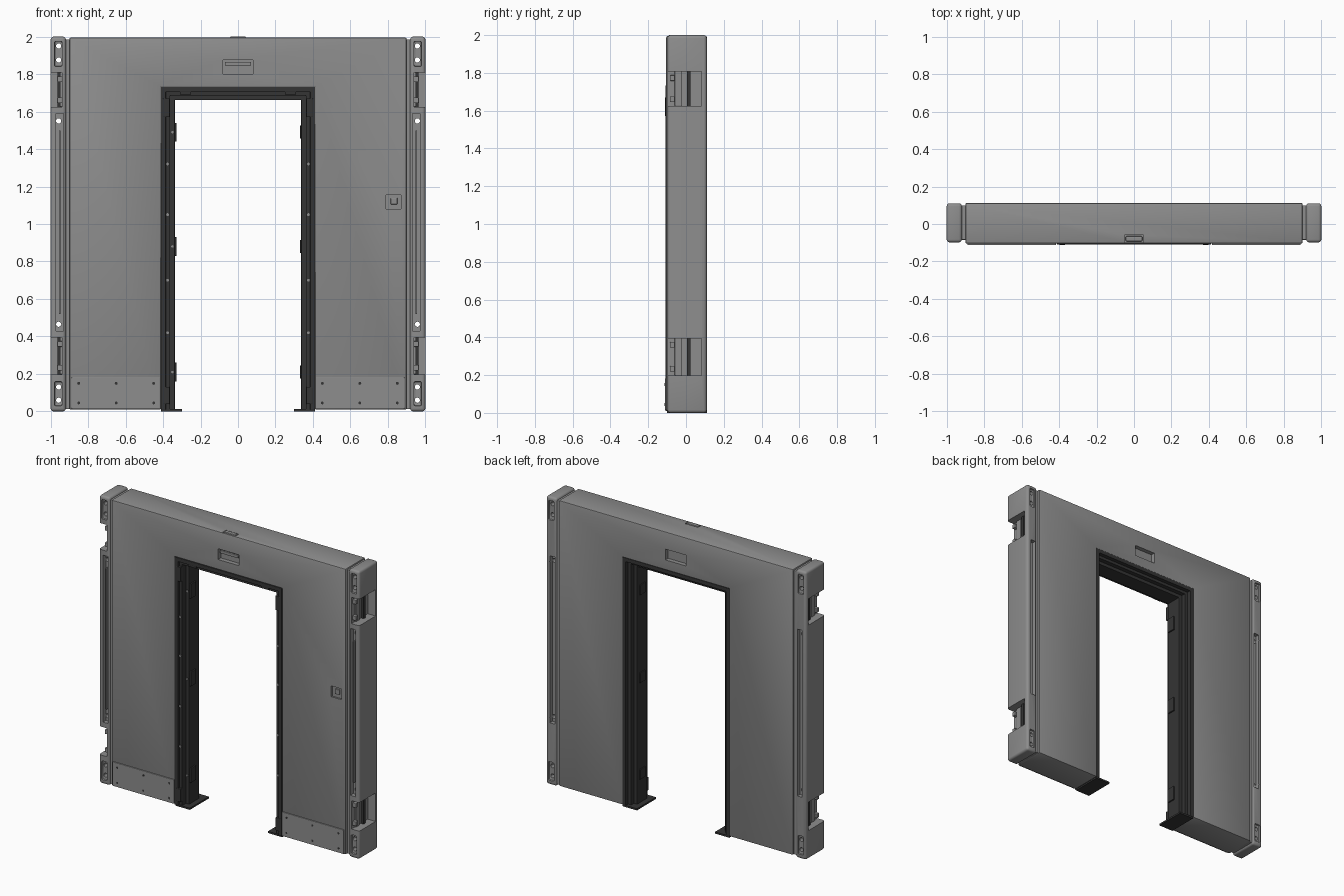
import bpy, bmesh
from math import pi, radians
from mathutils import Matrix, Vector

old = bpy.data.objects.get("Cube")
if old:
    bpy.data.objects.remove(old, do_unlink=True)


def material(name, value):
    m = bpy.data.materials.new(name)
    m.use_nodes = True
    col = (value, value, value, 1)
    m.diffuse_color = col
    m.node_tree.nodes["Principled BSDF"].inputs["Base Color"].default_value = col
    return m


GREY = material("grey metal", 0.27)
DARK = material("dark frame", 0.035)


def finish(name, bm, mat, bevel=0.0, segments=2):
    if bevel:
        bmesh.ops.bevel(bm, geom=bm.edges[:], offset=bevel, segments=segments,
                        profile=0.5, affect='EDGES', clamp_overlap=True)
    bmesh.ops.recalc_face_normals(bm, faces=bm.faces[:])
    me = bpy.data.meshes.new(name)
    bm.to_mesh(me)
    bm.free()
    me.materials.append(mat)
    ob = bpy.data.objects.new(name, me)
    bpy.context.collection.objects.link(ob)
    return ob


def box(name, x, y, z, mat=GREY, bevel=0.0, segments=2):
    """Box from pairs of limits."""
    lo = Vector([min(p) for p in (x, y, z)])
    hi = Vector([max(p) for p in (x, y, z)])
    bm = bmesh.new()
    bmesh.ops.create_cube(bm, size=1)
    for v in bm.verts:
        v.co = (lo + hi) / 2 + v.co * (hi - lo)
    return finish(name, bm, mat, bevel, segments)


def rod(name, x, z, r, y, mat=GREY, sides=12):
    """Cylinder along y."""
    bm = bmesh.new()
    move = Matrix.Translation((x, sum(y) / 2, z)) @ Matrix.Rotation(pi / 2, 4, 'X')
    bmesh.ops.create_cone(bm, cap_ends=True, segments=sides, radius1=r, radius2=r,
                          depth=abs(y[1] - y[0]), matrix=move)
    return finish(name, bm, mat)


def arch(name, outer, top, inner, head, y, mat, bevel=0.0):
    """Upside-down U in the xz plane, extruded along y."""
    pts = [(-outer, 0.01), (-outer, top), (outer, top), (outer, 0.01),
           (inner, 0.01), (inner, head), (-inner, head), (-inner, 0.01)]
    bm = bmesh.new()
    face = bm.faces.new([bm.verts.new((px, y[0], pz)) for px, pz in pts])
    ext = bmesh.ops.extrude_face_region(bm, geom=[face])
    moved = [g for g in ext["geom"] if isinstance(g, bmesh.types.BMVert)]
    bmesh.ops.translate(bm, verts=moved, vec=(0, y[1] - y[0], 0))
    return finish(name, bm, mat, bevel)


def cut(ob, cutters):
    for c in cutters:
        mod = ob.modifiers.new("cut", 'BOOLEAN')
        mod.operation = 'DIFFERENCE'
        mod.solver = 'EXACT'
        mod.object = c
        bpy.context.view_layer.objects.active = ob
        bpy.ops.object.modifier_apply(modifier=mod.name)
        bpy.data.objects.remove(c, do_unlink=True)


def smooth(ob):
    bpy.ops.object.select_all(action='DESELECT')
    ob.select_set(True)
    bpy.context.view_layer.objects.active = ob
    bpy.ops.object.shade_smooth_by_angle(angle=radians(35))


FRONT, BACK = -0.105, 0.112

# Wall panel with recessed grips front, back and top, and a keypad pocket
wall = arch("wall_panel", 0.9, 1.995, 0.41, 1.73, (FRONT, BACK), GREY, 0.008)
cut(wall, [
    box("cutter", (-0.08, 0.08), (-0.2, FRONT + 0.03), (1.8, 1.875)),
    box("cutter", (-0.08, 0.08), (BACK - 0.03, 0.2), (1.8, 1.875)),
    box("cutter", (-0.05, 0.05), (-0.098, -0.06), (1.98, 2.1)),
    box("cutter", (0.79, 0.87), (-0.2, FRONT + 0.012), (1.08, 1.155)),
])
smooth(wall)
box("front_grip_bar", (-0.07, 0.07), (-0.1, -0.085), (1.845, 1.865), GREY, 0.004)
box("top_catch", (-0.045, 0.045), (-0.093, -0.065), (1.97, 2.0), GREY, 0.006)
box("keypad", (0.815, 0.85), (-0.102, -0.09), (1.105, 1.14), GREY, 0.003)

# Kick plates with bolts
for s in (-1, 1):
    box("kick_plate", (s * 0.415, s * 0.888), (-0.112, FRONT + 0.005), (0.015, 0.182), GREY, 0.003)
    for x in (0.45, 0.65, 0.85):
        for z in (0.045, 0.15):
            rod("kick_plate_bolt", s * x, z, 0.008, (-0.1125, -0.108), DARK, 8)

# Door frame: front and back lips, deep jamb and inner stop
arch("frame_liner", 0.412, 1.732, 0.385, 1.705, (-0.109, BACK), DARK, 0.002)
arch("frame_casing", 0.39, 1.71, 0.362, 1.685, (-0.095, 0.085), DARK, 0.002)
arch("frame_stop", 0.37, 1.69, 0.337, 1.662, (-0.055, 0.055), DARK, 0.003)

for s in (-1, 1):
    box("foot_plate", (s * 0.3, s * 0.41), (-0.1, 0.11), (0, 0.012), DARK)
    for z in (0.1, 0.42, 0.7, 1.05, 1.32, 1.6):
        rod("frame_bolt", s * 0.376, z, 0.008, (-0.1, -0.092), GREY, 8)
    box("corner_bracket", (s * 0.365, s * 0.4), (-0.111, -0.09), (1.57, 1.67), DARK, 0.003)
    box("base_bracket", (s * 0.365, s * 0.4), (-0.111, -0.09), (0.04, 0.13), DARK, 0.003)
    box("head_bracket", (s * 0.25, s * 0.31), (-0.105, -0.08), (1.69, 1.72), DARK, 0.003)

# Hinges on one jamb, latch keeps on the other
for z in (0.21, 0.88, 1.49):
    box("hinge_leaf", (-0.345, -0.327), (-0.05, 0.01), (z - 0.05, z + 0.05), DARK, 0.003)
    rod("hinge_screw", -0.35, z, 0.007, (-0.06, -0.05), GREY, 8)
    box("latch_keep", (0.33, 0.345), (-0.03, 0.03), (z - 0.035, z + 0.035), DARK, 0.003)

# Side posts, with notches, long channels and through holes
NOTCHES = ((0.198, 0.395), (1.625, 1.808))
for s in (-1, 1):
    box("seal_strip", (s * 0.89, s * 0.925), (-0.085, 0.1), (0.012, 1.985), GREY, 0.004)
    post = box("side_post", (s * 0.918, s), (-0.098, 0.11), (0, 2), GREY, 0.016, 3)
    cutters = [box("cutter", (s * 0.94, s * 1.1), (-0.2, 0.082), n) for n in NOTCHES]
    for y in ((-0.2, -0.065), (0.08, 0.2)):
        cutters.append(box("cutter", (s * 0.932, s * 0.97), y, (0.43, 1.59)))
        for z in ((0.03, 0.16), (1.84, 1.975)):
            cutters.append(box("cutter", (s * 0.938, s * 0.98),
                               (y[0], -0.085) if y[0] < 0 else (0.098, y[1]), z, GREY, 0.008))
    for z in (0.06, 0.13, 0.465, 1.55, 1.875, 1.95):
        cutters.append(rod("cutter", s * 0.957, z, 0.014, (-0.3, 0.3)))
    cut(post, cutters)
    smooth(post)

    # Rail inside the front channel
    box("channel_rail", (s * 0.946, s * 0.956), (-0.09, -0.06), (0.52, 1.5), GREY, 0.003)

    # Clips inside the notches
    for lo, hi in NOTCHES:
        box("notch_web", (s * 0.935, s * 0.95), (-0.06, -0.02), (lo, hi), GREY, 0.003)
        box("notch_rib", (s * 0.935, s * 0.962), (0.005, 0.025), (lo, hi), DARK)
        for z in (lo + 0.035, hi - 0.035):
            box("notch_clip", (s * 0.938, s * 0.965), (-0.085, -0.06), (z - 0.015, z + 0.015),
                GREY, 0.003)
